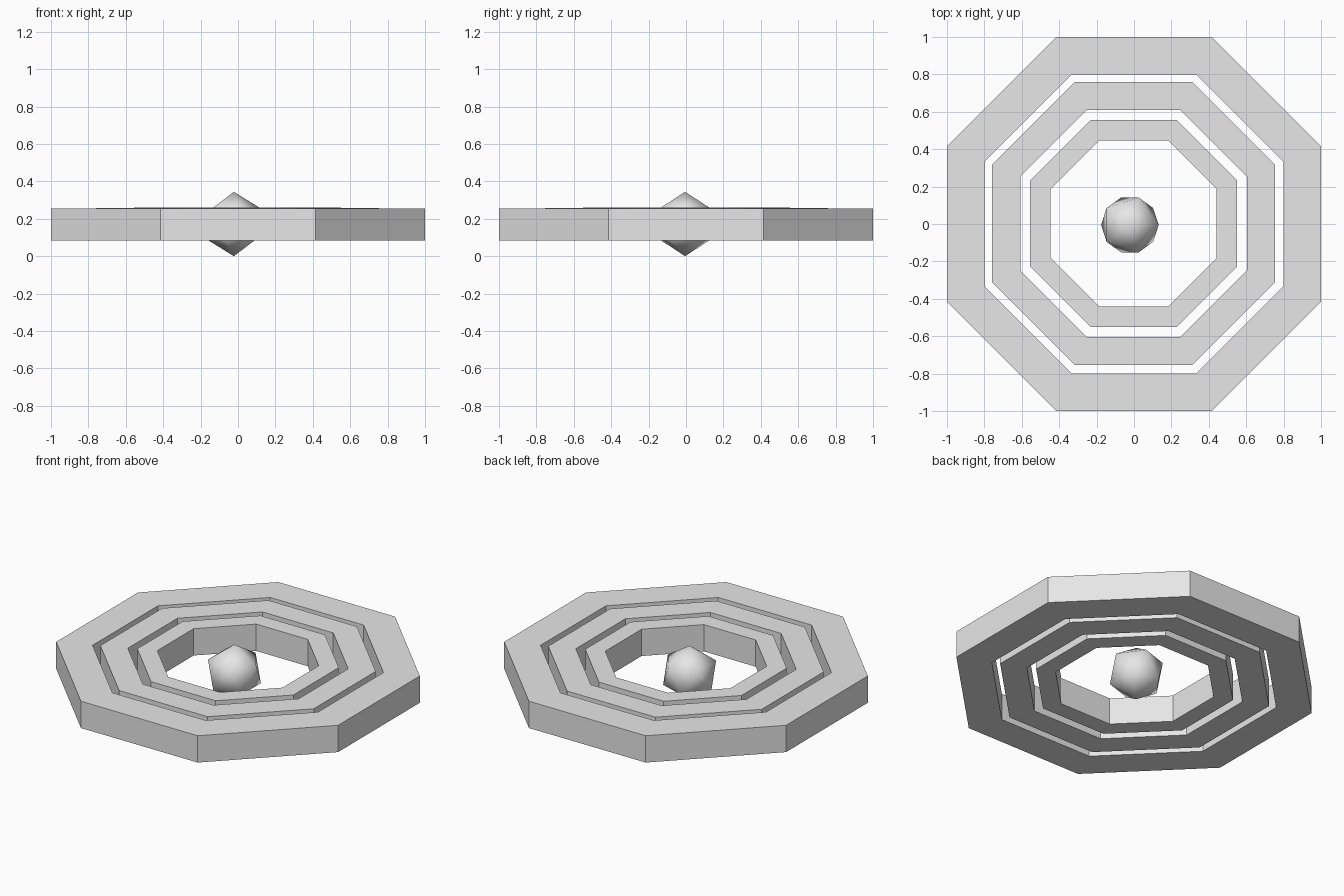
import bpy, bmesh, math

cube = bpy.data.objects.get("Cube")
if cube:
    bpy.data.objects.remove(cube, do_unlink=True)

grey = bpy.data.materials.new("light_grey")
grey.use_nodes = True
colour = (0.8, 0.8, 0.8, 1.0)
grey.diffuse_color = colour
grey.node_tree.nodes["Principled BSDF"].inputs["Base Color"].default_value = colour


def add_object(name, bm, location):
    bmesh.ops.recalc_face_normals(bm, faces=bm.faces)
    mesh = bpy.data.meshes.new(name)
    bm.to_mesh(mesh)
    bm.free()
    mesh.materials.append(grey)
    obj = bpy.data.objects.new(name, mesh)
    obj.location = location
    bpy.context.collection.objects.link(obj)
    return obj


def octagon_ring(name, outer, inner, height, location):
    """Flat-sided ring; outer and inner are distances from centre to a side."""
    bm = bmesh.new()
    loops = []
    for apothem, z in ((outer, -1), (outer, 1), (inner, 1), (inner, -1)):
        r = apothem / math.cos(math.pi / 8)
        angles = [math.pi / 8 + i * math.pi / 4 for i in range(8)]
        loops.append([bm.verts.new((r * math.cos(a), r * math.sin(a), z * height / 2))
                      for a in angles])
    for k in range(4):
        a, b = loops[k], loops[(k + 1) % 4]
        for i in range(8):
            j = (i + 1) % 8
            bm.faces.new((a[i], a[j], b[j], b[i]))
    return add_object(name, bm, location)


# Three nested rings
octagon_ring("outer_ring", 1.0, 0.8, 0.172, (0, 0, 0.170))
octagon_ring("middle_ring", 0.757, 0.606, 0.172, (-0.002, 0.003, 0.171))
octagon_ring("inner_ring", 0.554, 0.444, 0.172, (-0.002, 0.003, 0.173))

# Smooth-shaded twenty-sided core
bm = bmesh.new()
bmesh.ops.create_icosphere(bm, subdivisions=1, radius=0.172)
for face in bm.faces:
    face.smooth = True
add_object("core", bm, (-0.022, -0.005, 0.172))
